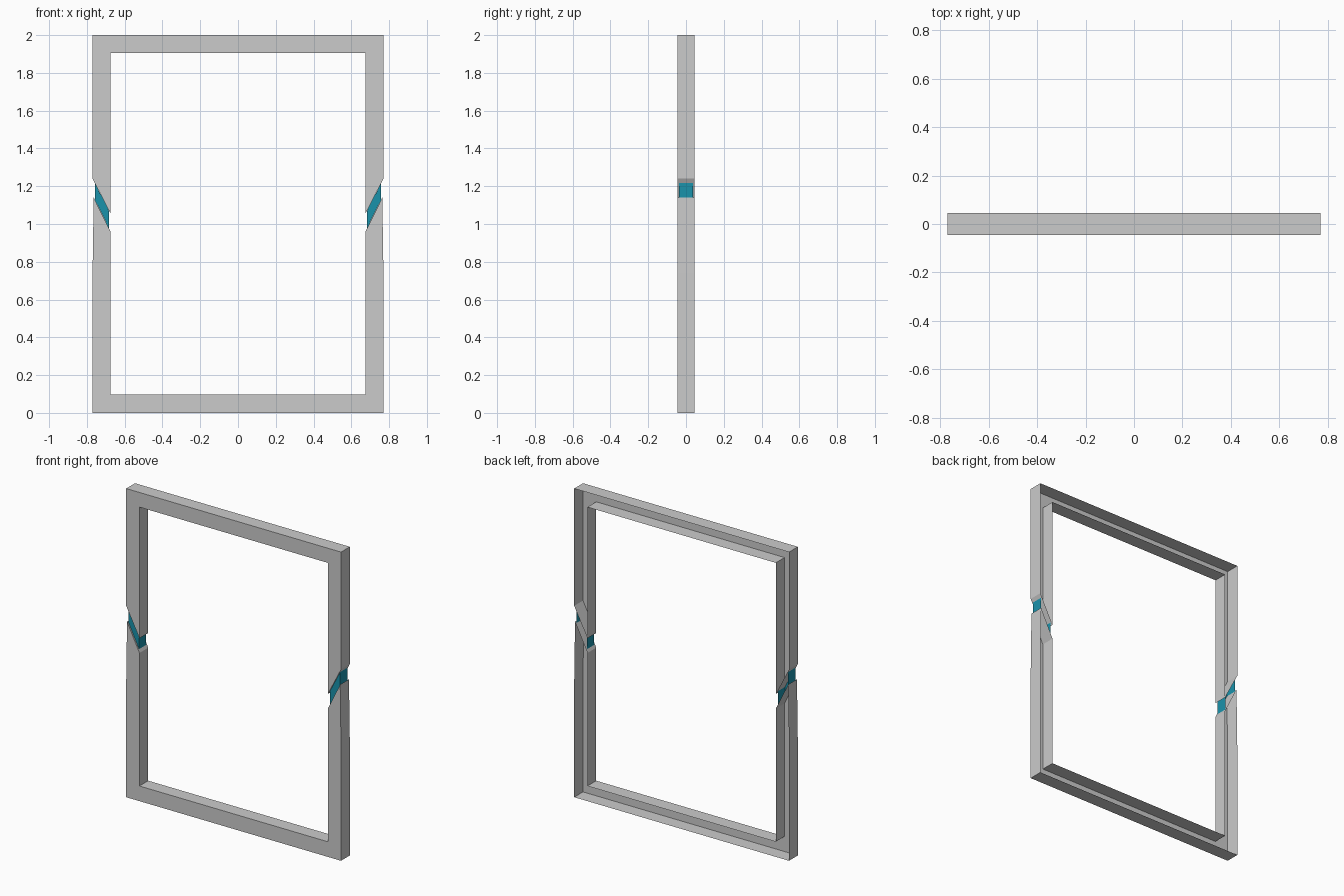
import bpy

if "Cube" in bpy.data.objects:
    bpy.data.objects.remove(bpy.data.objects["Cube"])

OUT, INN, DEPTH = 0.77, 0.675, 0.045


def shell(name, outline, depth, mat=None, skip=()):
    """Front plate with walls running back; the back stays open."""
    n = len(outline)
    area = sum(outline[i][0] * outline[(i + 1) % n][1]
               - outline[(i + 1) % n][0] * outline[i][1] for i in range(n))
    verts = [(x, -depth, z) for x, z in outline] + [(x, depth, z) for x, z in outline]
    faces = [list(range(n))]
    for i in range(n):
        if i not in skip:
            j = (i + 1) % n
            faces.append([j, i, i + n, j + n])
    if area < 0:
        faces = [f[::-1] for f in faces]
    mesh = bpy.data.meshes.new(name)
    mesh.from_pydata(verts, [], faces)
    ob = bpy.data.objects.new(name, mesh)
    bpy.context.collection.objects.link(ob)
    if mat:
        mesh.materials.append(mat)
    return ob


def mirrored(half):
    """Complete a half outline across x = 0."""
    return half + [(-x, z) for x, z in reversed(half)]


teal = bpy.data.materials.new("teal")
teal.diffuse_color = (0.01, 0.29, 0.41, 1)
teal.use_nodes = True
teal.node_tree.nodes["Principled BSDF"].inputs["Base Color"].default_value = teal.diffuse_color

# Upper and lower U-shaped frame halves with slanted ends
shell("upper_frame", mirrored([(INN, 1.905), (INN, 1.055), (OUT, 1.24), (OUT, 2.0)]), DEPTH)
shell("lower_frame", mirrored([(INN, 0.098), (INN, 0.96), (0.764, 1.14), (OUT, 0.74),
                               (OUT, 0.0)]), DEPTH)

# Slimmer coloured links bridging the two gaps
for side, s in (("left", -1), ("right", 1)):
    pts = [(0.684, 0.979), (0.758, 1.13), (0.758, 1.216), (0.684, 1.072)]
    shell(side + "_link", [(s * x, z) for x, z in pts], 0.036, teal, skip=(0, 2))
